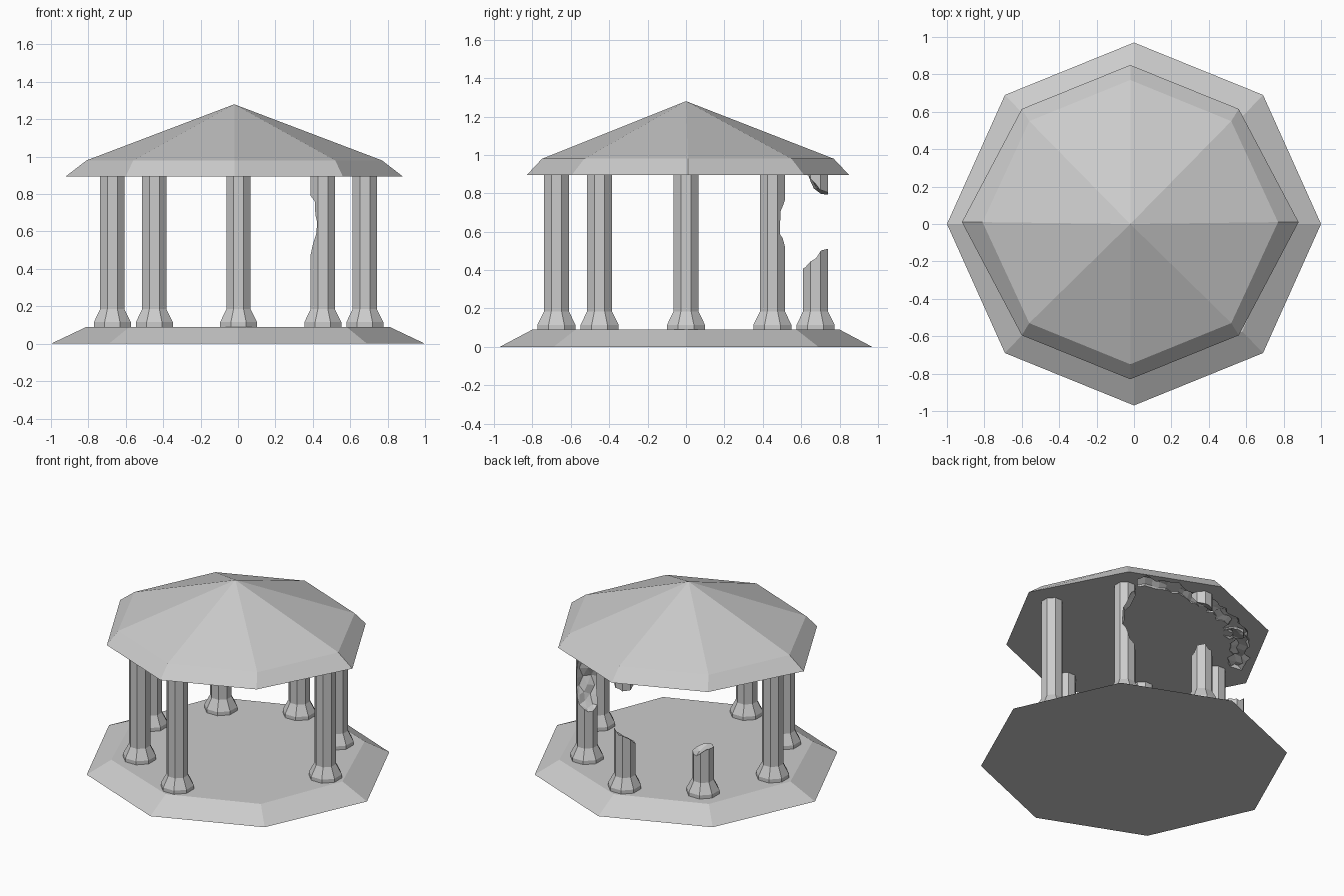
import bpy, bmesh, math, random
from mathutils import Vector

if "Cube" in bpy.data.objects:
    bpy.data.objects.remove(bpy.data.objects["Cube"])

random.seed(4)


def make_object(name, bm):
    bmesh.ops.recalc_face_normals(bm, faces=bm.faces)
    me = bpy.data.meshes.new(name)
    bm.to_mesh(me)
    bm.free()
    ob = bpy.data.objects.new(name, me)
    bpy.context.collection.objects.link(ob)
    return ob


def loft(name, rings, apex=None):
    """Join rings of points into a closed flat-faced solid."""
    bm = bmesh.new()
    vs = [[bm.verts.new(p) for p in r] for r in rings]
    n = len(vs[0])
    for a, b in zip(vs, vs[1:]):
        for i in range(n):
            j = (i + 1) % n
            bm.faces.new((a[i], a[j], b[j], b[i]))
    bm.faces.new(vs[0][::-1])
    if apex:
        tip = bm.verts.new(apex)
        for i in range(n):
            bm.faces.new((vs[-1][i], vs[-1][(i + 1) % n], tip))
    else:
        bm.faces.new(vs[-1])
    return make_object(name, bm)


def octagon(rx, ry, dx, dy, z, cx=0.0, cy=0.0):
    pts = [(rx, 0), (dx, dy), (0, ry), (-dx, dy), (-rx, 0), (-dx, -dy), (0, -ry), (dx, -dy)]
    return [(x + cx, y + cy, z) for x, y in pts]


def cut(target, cutter):
    mod = target.modifiers.new("break", 'BOOLEAN')
    mod.operation = 'DIFFERENCE'
    mod.solver = 'EXACT'
    mod.object = cutter
    cutter.hide_render = True
    cutter.hide_viewport = True
    cutter.display_type = 'WIRE'


def rough_blob(name, centre, size, jitter=0.09):
    bm = bmesh.new()
    bmesh.ops.create_icosphere(bm, subdivisions=3, radius=1)
    for v in bm.verts:
        v.co *= 1 + random.uniform(-jitter, jitter)
        v.co = Vector([c + s * q for c, s, q in zip(centre, size, v.co)])
    return make_object(name, bm)


# Stepped floor
loft("floor", [octagon(1.0, 0.97, 0.69, 0.69, 0.0),
               octagon(0.81, 0.80, 0.58, 0.575, 0.09)])

# Roof with sloping eave
cx, cy = -0.02, 0.01
roof = loft("roof", [octagon(0.90, 0.84, 0.58, 0.605, 0.895, cx, cy),
                     octagon(0.79, 0.76, 0.54, 0.54, 0.98, cx, cy)],
            apex=(cx, 0.0, 1.28))

# Ragged broken band under the back of the roof
rings = []
steps = 30
for i in range(steps + 1):
    t = i / steps
    a = math.radians(50 + 122 * t)
    r = 0.72 - 0.10 * math.sin(math.pi * t) + random.uniform(-0.02, 0.02)
    ring = []
    for k in range(7):
        b = 2 * math.pi * k / 7
        q = r + math.cos(b) * random.uniform(0.03, 0.08)
        ring.append((cx + q * math.cos(a), cy + q * math.sin(a),
                     0.885 + math.sin(b) * random.uniform(0.025, 0.055)))
    rings.append(ring)
cut(roof, loft("roof_break_cutter", rings))

# Columns: octagonal shaft on a flared foot; front right bay is open
breaks = {
    45: ((0.355, 0.54, 0.65), (0.165, 0.165, 0.23)),
    90: ((0.0, 0.50, 0.65), (0.32, 0.285, 0.265)),
    135: ((-0.42, 0.45, 0.64), (0.26, 0.26, 0.26)),
}
profile = [(0.107, 0.088), (0.107, 0.115), (0.07, 0.185), (0.07, 0.90)]
for deg in (0, 45, 90, 135, 180, 225, 270):
    rad = 0.637 if deg % 90 else 0.675
    px = rad * math.cos(math.radians(deg)) + 0.003
    py = rad * math.sin(math.radians(deg))
    rings = []
    for r, z in profile:
        rings.append([(px + r * math.cos(math.radians(45 * k + 22.5)),
                       py + r * math.sin(math.radians(45 * k + 22.5)), z)
                      for k in range(8)])
    column = loft(f"column_{deg}", rings)
    if deg in breaks:
        cut(column, rough_blob(f"column_{deg}_cutter", *breaks[deg]))
